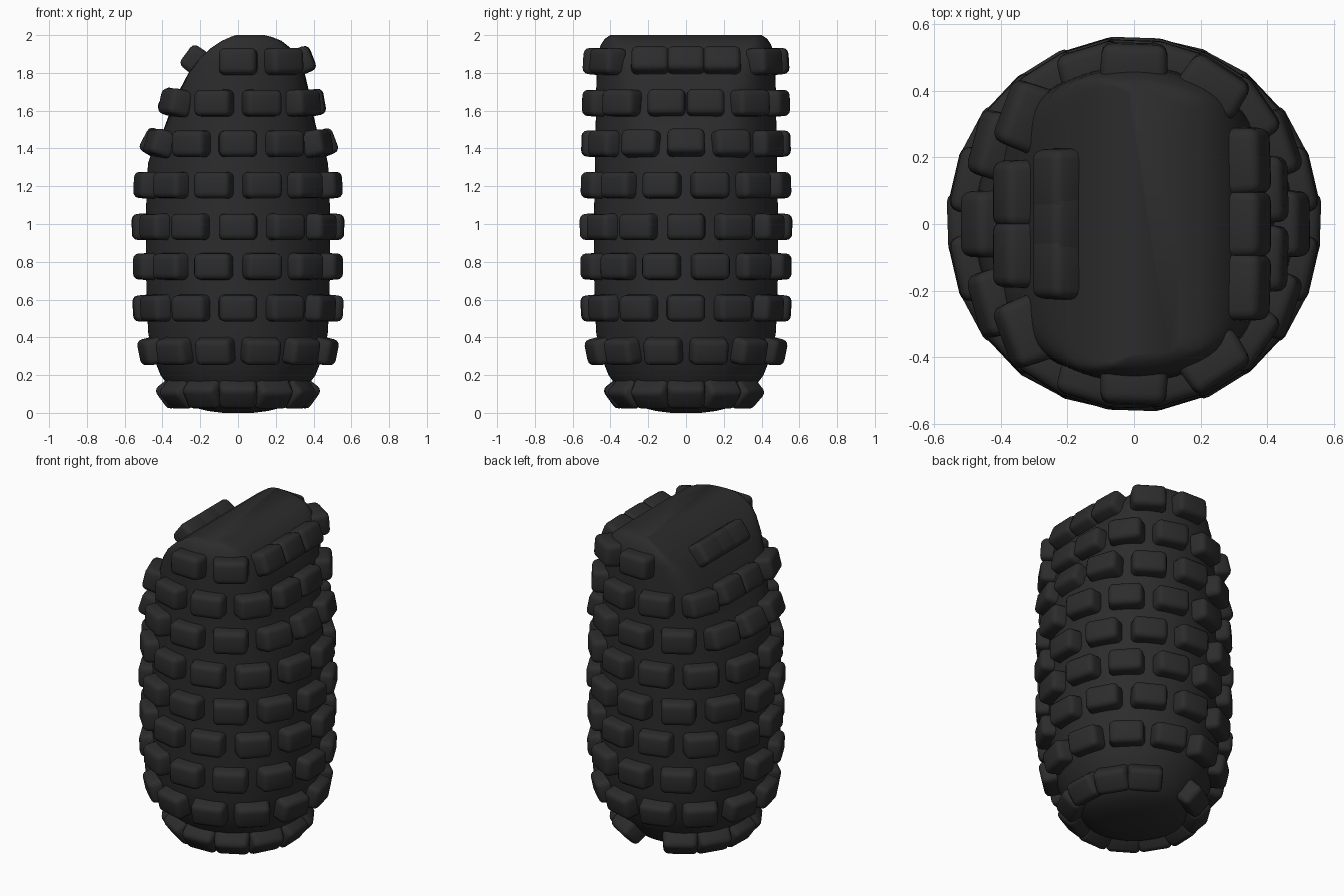
import bpy, bmesh, math
from mathutils import Vector, Matrix
from mathutils.bvhtree import BVHTree

if "Cube" in bpy.data.objects:
    bpy.data.objects.remove(bpy.data.objects["Cube"], do_unlink=True)

rubber = bpy.data.materials.new("charcoal_rubber")
rubber.use_nodes = True
shade = (0.025, 0.025, 0.025, 1)
rubber.diffuse_color = shade
bsdf = rubber.node_tree.nodes["Principled BSDF"]
bsdf.inputs["Base Color"].default_value = shade
bsdf.inputs["Roughness"].default_value = 0.8


def add_object(name, bm, angle):
    bmesh.ops.recalc_face_normals(bm, faces=bm.faces)
    mesh = bpy.data.meshes.new(name)
    bm.to_mesh(mesh)
    mesh.materials.append(rubber)
    obj = bpy.data.objects.new(name, mesh)
    bpy.context.collection.objects.link(obj)
    bpy.ops.object.select_all(action='DESELECT')
    obj.select_set(True)
    bpy.context.view_layer.objects.active = obj
    bpy.ops.object.shade_smooth_by_angle(angle=math.radians(angle))


def lookup(table, z):
    """Linear interpolation in a list of (height, value) pairs."""
    for (z0, a), (z1, b) in zip(table, table[1:]):
        if z <= z1:
            return a + (b - a) * (z - z0) / (z1 - z0)
    return table[-1][1]


# Body: round column whose top is pared down to an arch running along y
radius = [(0, .08), (.01, .16), (.03, .24), (.06, .295), (.11, .345), (.2, .41), (.3, .45),
          (.42, .475), (.6, .485), (1, .488), (1.4, .48), (1.8, .474), (1.9, .468),
          (1.95, .45), (1.98, .43), (2, .4)]
right_limit = [(0, 2), (1.2, .9), (1.32, .6), (1.42, .46), (1.5, .4), (1.6, .36), (1.7, .315),
               (1.8, .262), (1.87, .21), (1.93, .145), (1.97, .085), (1.99, .04), (2, .01)]
left_limit = [(0, 2), (1.2, .9), (1.32, .6), (1.42, .48), (1.5, .43), (1.6, .4), (1.7, .38),
              (1.8, .355), (1.87, .325), (1.93, .28), (1.97, .23), (1.99, .18), (2, .14)]
SIDES = 96


def section(z):
    r, right, left = (lookup(t, z) for t in (radius, right_limit, left_limit))
    for k in range(SIDES):
        t = math.tau * k / SIDES
        c = r * math.cos(t)
        limit = left if c > 0 else right
        yield Vector((c * (1 + (abs(c) / limit) ** 10) ** -0.1, r * math.sin(t), z))


body = bmesh.new()
heights = sorted({z for t in (radius, right_limit, left_limit) for z, _ in t})
rings = [[body.verts.new(p) for p in section(z)] for z in heights]
for low, high in zip(rings, rings[1:]):
    for k in range(SIDES):
        n = (k + 1) % SIDES
        body.faces.new((low[k], low[n], high[n], high[k]))
body.faces.new(rings[0][::-1])
body.faces.new(rings[-1])
bmesh.ops.recalc_face_normals(body, faces=body.faces)
surface = BVHTree.FromBMesh(body)
add_object("body", body, 60)


# Tread blocks: rounded bricks seated on the body, facing along its surface
brick = bmesh.new()
bmesh.ops.create_cube(brick, size=1)
for v in brick.verts:
    taper = 0.94 if v.co.z > 0 else 1
    v.co = Vector((v.co.x * .207 * taper, v.co.y * .145 * taper, v.co.z * .125))
brick.normal_update()
bmesh.ops.bevel(brick, geom=brick.edges[:], offset=0.03, segments=3, profile=0.5,
                affect='EDGES')
brick_mesh = bpy.data.meshes.new("tread_block")
brick.to_mesh(brick_mesh)


def add_block(bm, z, degrees):
    a = math.radians(degrees)
    outward = Vector((math.cos(a), math.sin(a), 0))
    spot, normal, _, _ = surface.ray_cast(Vector((0, 0, z)), outward)
    if normal.dot(outward) < 0:
        normal = -normal
    across = Vector((0, 0, 1)).cross(normal).normalized()
    frame = Matrix((across, normal.cross(across), normal)).transposed().to_4x4()
    start = len(bm.verts)
    bm.from_mesh(brick_mesh)
    bm.verts.ensure_lookup_table()
    bmesh.ops.transform(bm, matrix=Matrix.Translation(spot + normal * 0.01) @ frame,
                        verts=bm.verts[start:])


# Nine rows, every second one turned by half a step
rows = [.11, .33, .555, .775, .985, 1.205, 1.425, 1.64, 1.86]
gaps = {(0, 90), (8, 120), (8, 240)}
for i, z in enumerate(rows):
    bm = bmesh.new()
    for step in range(12):
        degrees = step * 30 + (i % 2) * 15
        if (i, degrees) not in gaps:
            add_block(bm, z, degrees)
    add_object(f"tread_row_{i + 1}", bm, 50)
bpy.data.meshes.remove(brick_mesh)
